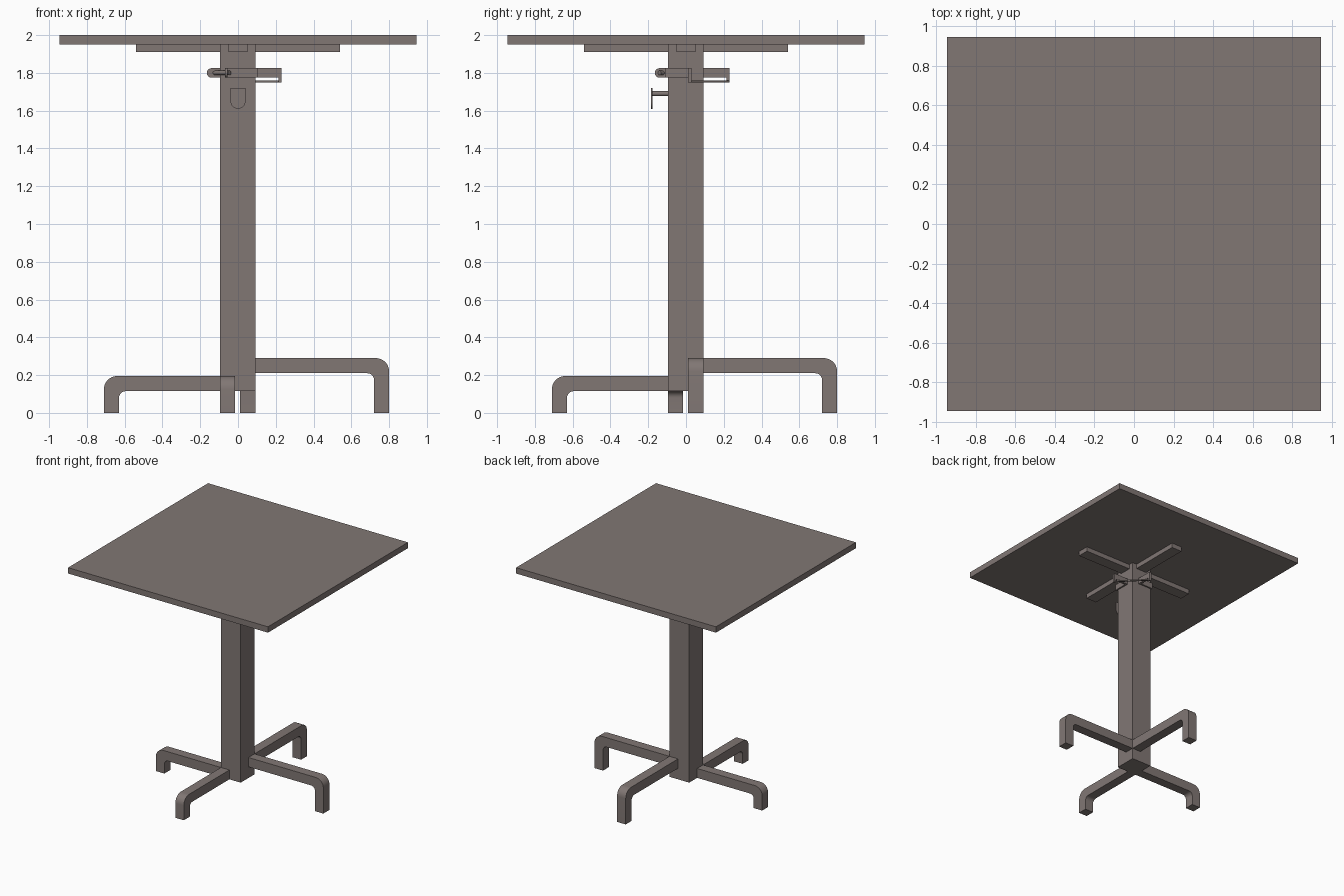
import bpy, bmesh, math
from mathutils import Vector

if "Cube" in bpy.data.objects:
    bpy.data.objects.remove(bpy.data.objects["Cube"])

paint = bpy.data.materials.new("warm_grey")
paint.use_nodes = True
colour = (0.22, 0.185, 0.175, 1)
paint.diffuse_color = colour
paint.node_tree.nodes["Principled BSDF"].inputs["Base Color"].default_value = colour

X, Y, Z = Vector((1, 0, 0)), Vector((0, 1, 0)), Vector((0, 0, 1))


def finish(name, bm):
    bmesh.ops.recalc_face_normals(bm, faces=bm.faces)
    mesh = bpy.data.meshes.new(name)
    bm.to_mesh(mesh)
    bm.free()
    mesh.materials.append(paint)
    ob = bpy.data.objects.new(name, mesh)
    bpy.context.collection.objects.link(ob)
    bpy.ops.object.select_all(action='DESELECT')
    ob.select_set(True)
    bpy.context.view_layer.objects.active = ob
    bpy.ops.object.shade_smooth_by_angle(angle=math.radians(30))
    return ob


def prism(name, outline, u, v, w, low, high):
    """Extrude an outline in the u, v plane along w from low to high."""
    bm = bmesh.new()
    face = bm.faces.new([bm.verts.new(u * a + v * b + w * low) for a, b in outline])
    made = bmesh.ops.extrude_face_region(bm, geom=[face])["geom"]
    bmesh.ops.translate(bm, vec=w * (high - low),
                        verts=[g for g in made if isinstance(g, bmesh.types.BMVert)])
    return finish(name, bm)


def box(name, x0, x1, y0, y1, z0, z1):
    return prism(name, [(x0, y0), (x1, y0), (x1, y1), (x0, y1)], X, Y, Z, z0, z1)


def arc(ca, cb, r, start, end, steps=8):
    angles = [math.radians(start + (end - start) * i / steps) for i in range(steps + 1)]
    return [(ca + r * math.cos(t), cb + r * math.sin(t)) for t in angles]


def rod(name, start, end, radius, sides=16):
    """Round bar between two points."""
    axis = (Vector(end) - Vector(start)).normalized()
    side = axis.orthogonal().normalized()
    bm = bmesh.new()
    other = axis.cross(side)
    ring = [Vector(start) + side * a + other * b
            for a, b in arc(0, 0, radius, 0, 360, sides)[:-1]]
    face = bm.faces.new([bm.verts.new(p) for p in ring])
    made = bmesh.ops.extrude_face_region(bm, geom=[face])["geom"]
    bmesh.ops.translate(bm, vec=Vector(end) - Vector(start),
                        verts=[g for g in made if isinstance(g, bmesh.types.BMVert)])
    return finish(name, bm)


# Table top, crossed support arms and square post
box("table_top", -0.945, 0.945, -0.945, 0.945, 1.95, 2.0)
box("support_arm_x", -0.54, 0.54, -0.05, 0.05, 1.91, 1.95)
box("support_arm_y", -0.05, 0.05, -0.54, 0.54, 1.91, 1.95)
box("post", -0.095, 0.092, -0.095, 0.092, 0.115, 1.95)


# Bent square-tube legs, two low and two high
def leg(name, direction, side, reach, top, low, high):
    thick = 0.08
    outline = [(0.08, top - thick)]
    outline += arc(reach - thick - 0.035, top - thick - 0.035, 0.035, 90, 0)
    outline += [(reach - thick, 0), (reach, 0)]
    outline += arc(reach - 0.07, top - 0.07, 0.07, 0, 90)
    outline += [(0.08, top)]
    prism(name, outline, direction, Z, side, low, high)


leg("leg_left", X, Y, 0.80, 0.29, 0.01, 0.092)
leg("leg_back", Y, X, 0.80, 0.29, 0.01, 0.092)
leg("leg_right", -X, Y, 0.71, 0.195, -0.095, -0.015)
leg("leg_front", -Y, X, 0.71, 0.195, -0.095, -0.015)

# Clamp band: mirrored halves across the diagonal of the post
B0, B1 = 1.775, 1.825
MID, RAD = (B0 + B1) / 2, (B1 - B0) / 2
for tag, u, v in (("front", X, Y), ("side", Y, X)):
    prism("clamp_band_" + tag, [(-0.06, -0.108), (0.105, -0.108), (0.105, 0.03),
                                (0.092, 0.03), (0.092, -0.095), (-0.06, -0.095)],
          u, v, Z, B0, B1)
    # Rounded ear for the bolt
    ear = [(-0.095, B1)] + arc(-0.14, MID, RAD, 90, 270) + [(-0.095, B0)]
    prism("clamp_ear_" + tag, ear, v, Z, u, -0.068, -0.055)
    # Long ear with a dropped end
    long_ear = [(0.09, B0), (0.215, B0), (0.215, 1.75), (0.23, 1.75), (0.23, B1), (0.09, B1)]
    prism("clamp_long_ear_" + tag, long_ear, u, Z, v, 0.01, 0.03)

rod("clamp_bolt", (-0.045, -0.14, MID), (-0.14, -0.045, MID), 0.012)
prism("clamp_crossbar", [(0.23, 0.012), (0.23, 0.03), (0.03, 0.23), (0.012, 0.23)],
      X, Y, Z, 1.75, 1.76)

# Hanging hook: stem with a shield-shaped end plate
rod("hook_stem", (0, -0.09, 1.69), (0, -0.18, 1.69), 0.013)
shield = [(-0.04, 1.72)] + arc(0, 1.65, 0.04, 180, 360, 16) + [(0.04, 1.72)]
prism("hook_plate", shield, X, Z, Y, -0.185, -0.178)
